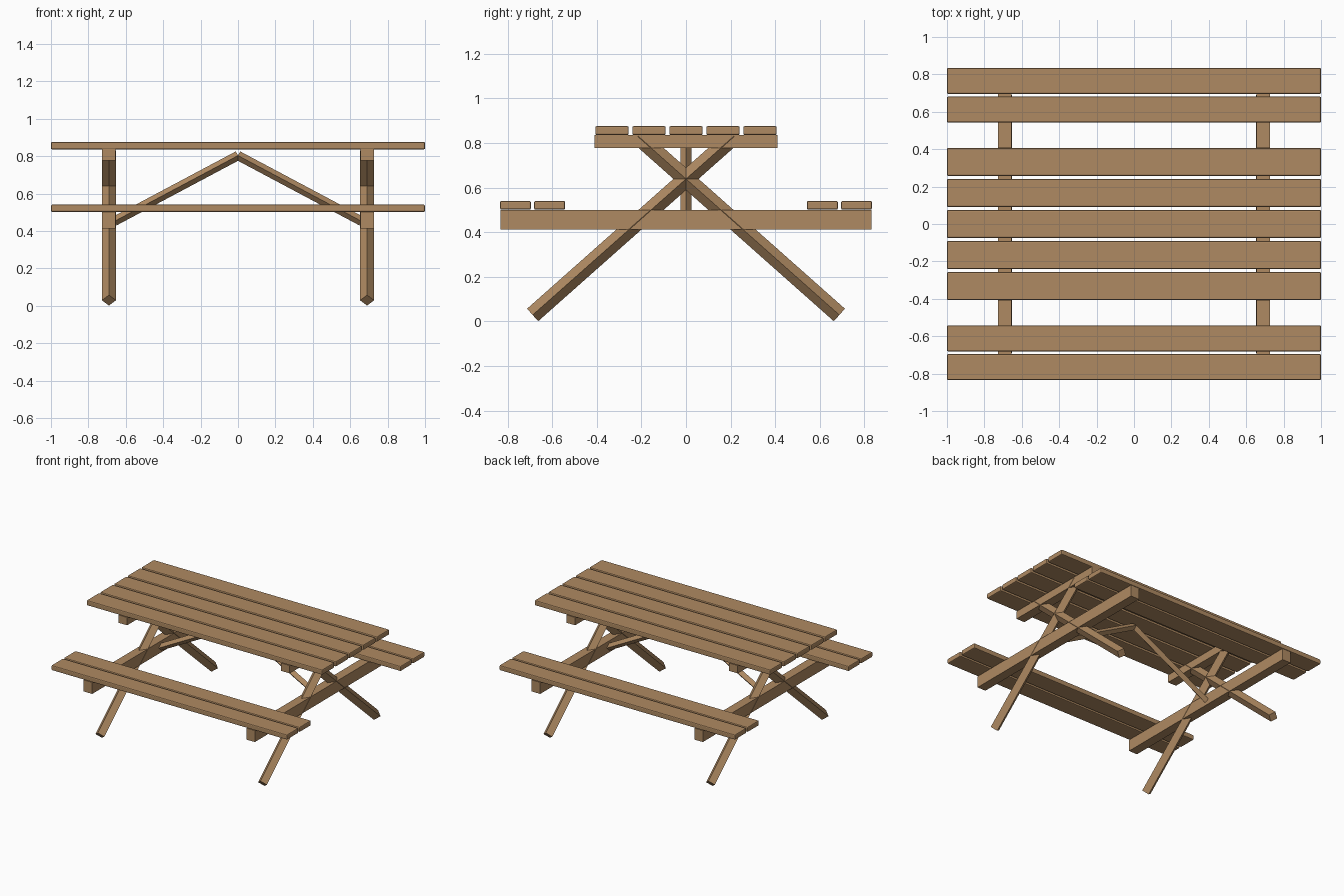
import bpy
from mathutils import Vector

cube = bpy.data.objects.get("Cube")
if cube:
    bpy.data.objects.remove(cube, do_unlink=True)

wood = bpy.data.materials.new("brown wood")
wood.use_nodes = True
colour = (0.43, 0.254, 0.122, 1)
wood.diffuse_color = colour
bsdf = next(n for n in wood.node_tree.nodes if n.type == 'BSDF_PRINCIPLED')
bsdf.inputs["Base Color"].default_value = colour
bsdf.inputs["Roughness"].default_value = 0.8


def box(name, centre, size, bevel=0):
    """Rectangular timber, optionally with eased edges."""
    bpy.ops.mesh.primitive_cube_add(size=1, location=centre)
    ob = bpy.context.object
    ob.name = name
    ob.scale = size
    bpy.ops.object.transform_apply(location=False, rotation=False, scale=True)
    ob.data.materials.append(wood)
    if bevel:
        mod = ob.modifiers.new("eased edges", 'BEVEL')
        mod.width = bevel
        mod.segments = 2
    return ob


def strut(name, start, end, radius):
    """Square post set corner-up between two points."""
    start, end = Vector(start), Vector(end)
    axis = end - start
    bpy.ops.mesh.primitive_cylinder_add(
        vertices=4, radius=radius, depth=axis.length, location=(start + end) / 2)
    ob = bpy.context.object
    ob.name = name
    ob.rotation_mode = 'QUATERNION'
    ob.rotation_quaternion = Vector((0, 0, 1)).rotation_difference(axis)
    ob.data.materials.append(wood)
    return ob


# Table top planks
for i in range(5):
    box(f"table_plank_{i + 1}", (0, (i - 2) * 0.166, 0.856), (2, 0.15, 0.04), 0.007)

# Bench planks, two on each side
for side, y_sign in (("front", -1), ("back", 1)):
    for part, y in (("inner", 0.612), ("outer", 0.765)):
        box(f"{side}_bench_{part}_plank", (0, y_sign * y, 0.521), (2, 0.139, 0.039), 0.007)

# End frames: crossed legs, two beams and a diagonal brace
for side, s in (("left", 1), ("right", -1)):
    x = s * 0.69
    box(f"{side}_table_beam", (x, 0, 0.807), (0.072, 0.82, 0.06))
    box(f"{side}_bench_beam", (x, 0, 0.456), (0.072, 1.666, 0.088))
    for end, y_sign in (("front", -1), ("back", 1)):
        strut(f"{side}_{end}_leg", (x, y_sign * 0.688, 0.029),
              (x, -y_sign * 0.215, 0.83), 0.0375)
    strut(f"{side}_brace", (s * 0.66, 0, 0.452), (0, 0, 0.803), 0.025)
